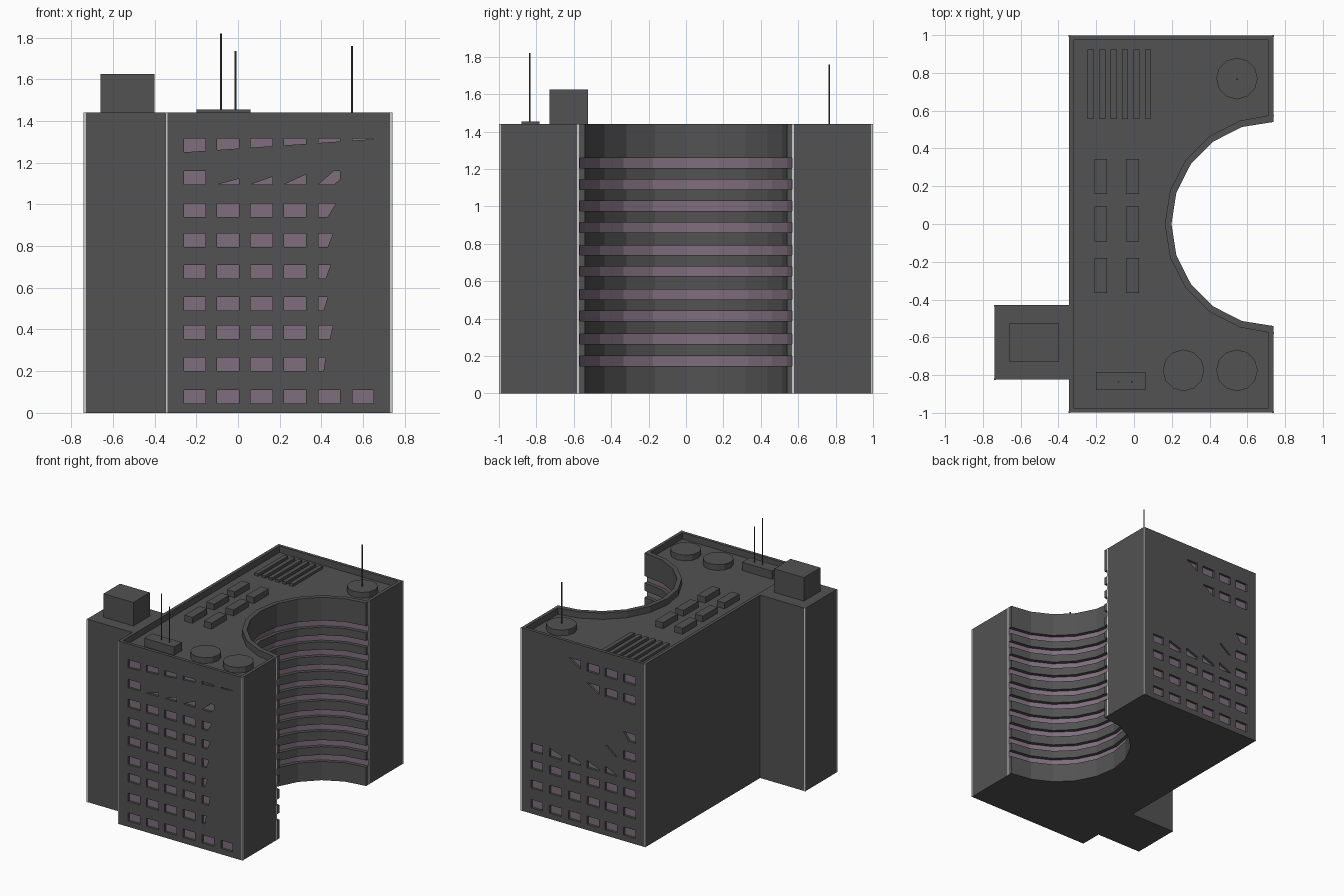
import bpy, bmesh, math

if "Cube" in bpy.data.objects:
    bpy.data.objects.remove(bpy.data.objects["Cube"])

def material(name, rgb):
    m = bpy.data.materials.new(name)
    m.diffuse_color = (*rgb, 1)
    m.use_nodes = True
    m.node_tree.nodes["Principled BSDF"].inputs["Base Color"].default_value = m.diffuse_color
    return m

DARK = material("dark_grey", (0.085, 0.085, 0.085))
GLASS = material("mauve_glass", (0.21, 0.155, 0.205))
TRIM = material("light_trim", (0.6, 0.6, 0.6))

def finish(bm, name, mat):
    bmesh.ops.recalc_face_normals(bm, faces=bm.faces)
    mesh = bpy.data.meshes.new(name)
    bm.to_mesh(mesh)
    bm.free()
    mesh.materials.append(mat)
    ob = bpy.data.objects.new(name, mesh)
    bpy.context.collection.objects.link(ob)
    return ob

def add_prism(bm, pts, a, b, axis="z"):
    """Extrude a 2D outline between a and b along z (xy outline) or y (xz outline)."""
    put = (lambda p, h: (p[0], p[1], h)) if axis == "z" else (lambda p, h: (p[0], h, p[1]))
    lo = [bm.verts.new(put(p, a)) for p in pts]
    hi = [bm.verts.new(put(p, b)) for p in pts]
    bm.faces.new(lo[::-1])
    bm.faces.new(hi)
    n = len(pts)
    for i in range(n):
        j = (i + 1) % n
        bm.faces.new((lo[i], lo[j], hi[j], hi[i]))

def rect(x0, x1, y0, y1):
    return [(x0, y0), (x1, y0), (x1, y1), (x0, y1)]

def circle(cx, cy, r, n):
    return [(cx + r * math.cos(2 * math.pi * i / n), cy + r * math.sin(2 * math.pi * i / n)) for i in range(n)]

def prism(name, pts, z0, z1, mat=DARK):
    bm = bmesh.new()
    add_prism(bm, pts, z0, z1)
    return finish(bm, name, mat)

def arc(r, x_end):
    """Concave bay from +y to -y, 18 degree steps, ends trimmed at x_end."""
    pts = [(CX - r * math.sin(math.radians(18 * i)), r * math.cos(math.radians(18 * i))) for i in range(11)]
    pts[0], pts[-1] = (x_end, pts[0][1]), (x_end, pts[-1][1])
    return pts

def clip(poly, a, b):
    """Keep the part of poly to the left of a->b."""
    side = lambda p: (b[0] - a[0]) * (p[1] - a[1]) - (b[1] - a[1]) * (p[0] - a[0])
    out = []
    for p, q in zip(poly, poly[1:] + poly[:1]):
        s, t = side(p), side(q)
        if s >= 0:
            out.append(p)
        if s * t < 0:
            k = s / (s - t)
            out.append((p[0] + k * (q[0] - p[0]), p[1] + k * (q[1] - p[1])))
    return out

CX, TOP, ROOF = 0.738, 1.44, 1.39
COLS = [(-0.26, -0.155), (-0.10, 0.005), (0.06, 0.165), (0.22, 0.325), (0.385, 0.49), (0.55, 0.65)]
ROWS = [(z, z + 0.065) for z in (0.045, 0.2, 0.355, 0.49, 0.645, 0.795, 0.94, 1.095, 1.25)]

# Front windows: partly covered panes follow slanted cuts
front_edge = {1: (.41, .42), 2: (.44, .455), 3: (.41, .43), 4: (.42, .445), 5: (.43, .455), 6: (.43, .47)}
front, back = [], []
for r, (z0, z1) in enumerate(ROWS):
    for c, (x0, x1) in enumerate(COLS):
        w = rect(x0, x1, z0, z1)
        # front facade
        f = w
        if r in front_edge:
            f = clip(w, (front_edge[r][0], z0), (front_edge[r][1], z1))
        elif r == 7 and c == 4:
            f = [(x0, z0), (.46, z0), (x1, 1.12), (x1, z1), (.46, z1)]
        elif r == 7 and c:
            f = clip(w, (x1, z0 + 0.018 + 0.01 * c), (x0, z0)) if c < 4 else []
        elif r == 8:
            f = clip(w, (-0.26, 1.25), (0.65, 1.313))
        front.append(f)
        # back facade
        b = w
        if r == 3 and 0 < c < 5:
            b = clip(w, (x1, z0 + 0.05 + 0.004 * c), (x0, z0 + 0.008 * c))
        elif r == 4:
            b = w if c == 0 else [(-.1, z0), (-.08, z0), (.005, z1), (-.015, z1)] if c == 1 else []
        elif r == 5:
            b = clip(w, (-.2, z0), (-.155, z1))
        elif r == 6:
            b = []
        elif r == 7:
            b = clip(w, (.07, z0), (.165, z1))
        elif r == 8:
            b = clip(w, (.22, z0), (.325, z1))
        back.append(b)

# Main block with concave bay
body = prism("main_block", [(CX, 0.998), (-0.345, 0.998), (-0.345, -0.998), (CX, -0.998)] + arc(0.54, CX)[::-1], 0, TOP)

# Cutter: roof recess, bay grooves and window pockets
cut = bmesh.new()
inner = [(0.713, 0.973), (-0.32, 0.973), (-0.32, -0.973), (0.713, -0.973)] + arc(0.575, 0.713)[::-1]
add_prism(cut, inner, ROOF, TOP + 0.1)
bands = [(z, z + 0.053) for z in (.148, .264, .388, .502, .627, .739, .86, .976, 1.09, 1.205)]
for z0, z1 in bands:
    add_prism(cut, circle(CX, 0, 0.57, 20), z0, z1)
DEPTH = 0.02
panes = bmesh.new()
for polys, s in ((front, -1), (back, 1)):
    for p in polys:
        if len(p) < 3:
            continue
        add_prism(cut, p, s * (0.998 - DEPTH), s * 1.05, "y")
        face = [panes.verts.new((x, s * (1 - DEPTH), z)) for x, z in p]
        panes.faces.new(face if s < 0 else face[::-1])
cutter = finish(cut, "cutter", DARK)
cutter.hide_render = True
mod = body.modifiers.new("cut", "BOOLEAN")
mod.operation, mod.solver, mod.object = "DIFFERENCE", "EXACT", cutter
bpy.context.view_layer.objects.active = body
bpy.ops.object.modifier_apply(modifier="cut")
bpy.data.objects.remove(cutter)

# Window panes
mesh = bpy.data.meshes.new("window_panes")
panes.to_mesh(mesh)
panes.free()
mesh.materials.append(GLASS)
bpy.context.collection.objects.link(bpy.data.objects.new("window_panes", mesh))

# Curved glass strips at the back of the bay grooves
bm = bmesh.new()
path = arc(0.568, CX)
for z0, z1 in bands:
    lo = [bm.verts.new((x, y, z0)) for x, y in path]
    hi = [bm.verts.new((x, y, z1)) for x, y in path]
    for i in range(10):
        bm.faces.new((lo[i], hi[i], hi[i + 1], lo[i + 1]))
mesh = bpy.data.meshes.new("bay_glass_strips")
bm.to_mesh(mesh)
bm.free()
mesh.materials.append(GLASS)
bpy.context.collection.objects.link(bpy.data.objects.new("bay_glass_strips", mesh))

# Stair tower and its rooftop box
prism("stair_tower", rect(-0.738, -0.345, -0.823, -0.43), 0, TOP)
prism("tower_box", rect(-0.66, -0.4, -0.73, -0.525), TOP, 1.625)

# Light corner trims
bm = bmesh.new()
t = 0.005
for x, y in [(-.342, -.995), (-.342, .995), (.735, -.995), (.735, .995), (.735, -.578), (.735, .573),
             (-.735, -.82), (-.735, -.433)]:
    add_prism(bm, rect(x - t, x + t, y - t, y + t), 0, TOP)
finish(bm, "corner_trims", TRIM)

# Rooftop vents, units, tanks
for i in range(6):
    x = -0.245 + 0.0605 * i
    prism(f"roof_louvre_{i}", rect(x, x + 0.033, 0.555, 0.925), ROOF, 1.41)
for i, x in enumerate((-0.21, -0.042)):
    for j, y in enumerate((0.16, -0.093, -0.365)):
        prism(f"roof_unit_{i}_{j}", rect(x, x + 0.068, y, y + 0.185), ROOF, 1.437)
for i, (x, y) in enumerate(((.545, .77), (.545, -.775), (.262, -.775))):
    prism(f"roof_tank_{i}", circle(x, y, 0.11, 12), ROOF, 1.435)

# Antennas and their base
prism("antenna_base", rect(-0.2, 0.06, -0.88, -0.783), ROOF, 1.455)
for i, (x, y, z) in enumerate(((-.082, -.835, 1.82), (-.012, -.835, 1.735), (.546, .766, 1.76))):
    prism(f"antenna_{i}", circle(x, y, 0.005, 6), 1.43, z)
